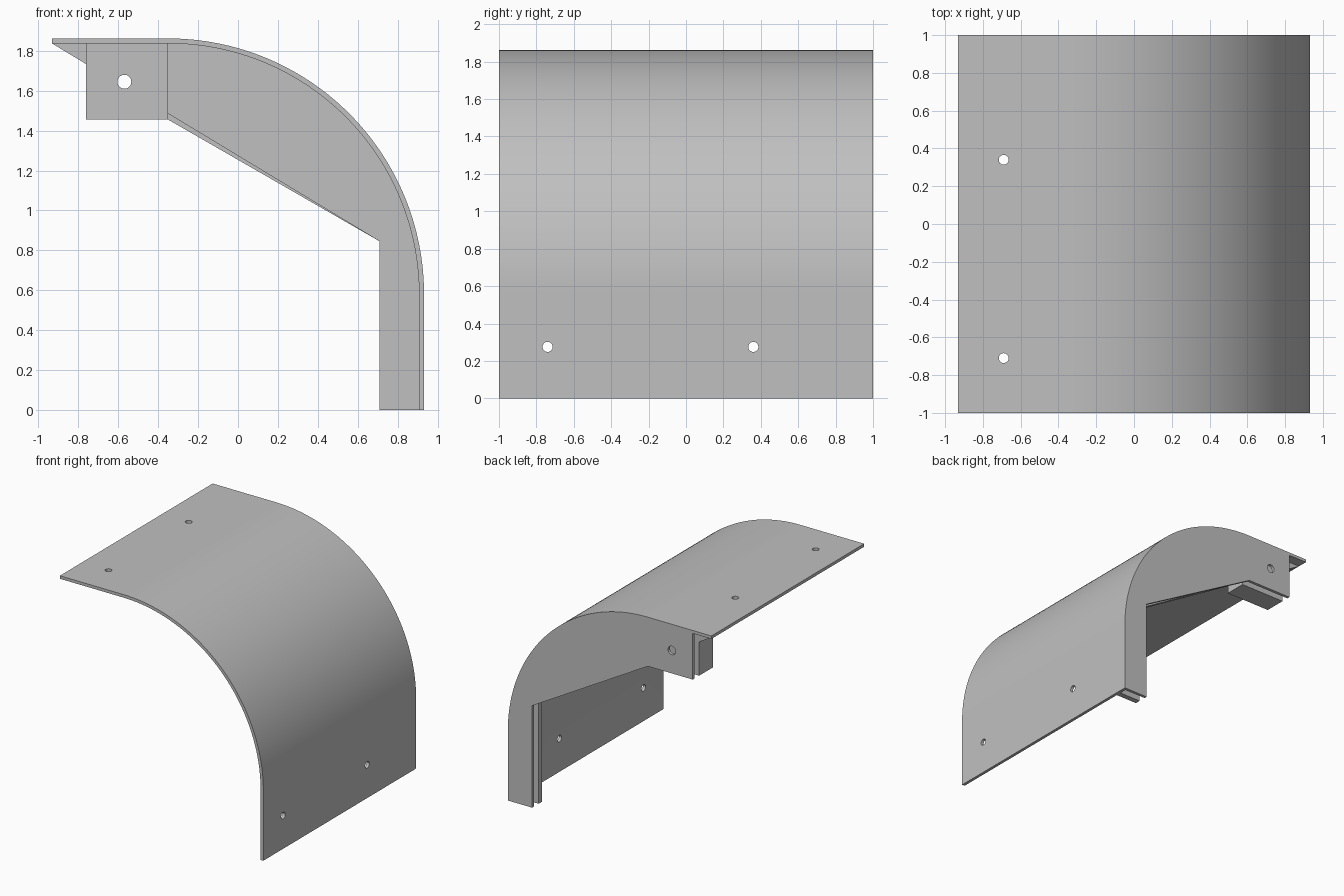
import bpy, bmesh, math
from mathutils import Matrix

cube = bpy.data.objects.get("Cube")
if cube:
    bpy.data.objects.remove(cube, do_unlink=True)

# One plain grey for everything
grey = bpy.data.materials.new("plain_grey")
grey.use_nodes = True
colour = (0.527, 0.527, 0.527, 1)
grey.diffuse_color = colour
grey.node_tree.nodes["Principled BSDF"].inputs["Base Color"].default_value = colour

# Main measurements
LEFT, RIGHT, TOP = -0.9325, 0.9325, 1.862
RADIUS, THICK = 1.2825, 0.025
BEND_X, BEND_Z = RIGHT - RADIUS, TOP - RADIUS
LEG_X, TAB_X, TAB_Z, KNEE_Z = 0.71, -0.762, 1.455, 0.845
INNER = RADIUS - THICK
INNER_TOP, INNER_RIGHT = TOP - THICK, RIGHT - THICK


def arc(radius, steps=64):
    """Quarter bend from the flat top to the upright leg."""
    angles = [math.pi / 2 * (1 - i / steps) for i in range(steps + 1)]
    return [(BEND_X + radius * math.cos(a), BEND_Z + radius * math.sin(a)) for a in angles]


def extrude(name, profile, y0, y1):
    """Extrude an x-z profile along y."""
    bm = bmesh.new()
    face = bm.faces.new([bm.verts.new((x, y0, z)) for x, z in profile])
    out = bmesh.ops.extrude_face_region(bm, geom=[face])
    verts = [v for v in out["geom"] if isinstance(v, bmesh.types.BMVert)]
    bmesh.ops.translate(bm, verts=verts, vec=(0, y1 - y0, 0))
    bmesh.ops.recalc_face_normals(bm, faces=bm.faces)
    mesh = bpy.data.meshes.new(name)
    bm.to_mesh(mesh)
    bm.free()
    mesh.materials.append(grey)
    obj = bpy.data.objects.new(name, mesh)
    bpy.context.collection.objects.link(obj)
    return obj


def activate(obj):
    bpy.ops.object.select_all(action="DESELECT")
    obj.select_set(True)
    bpy.context.view_layer.objects.active = obj


def drill(obj, centre, axis, radius):
    """Cut a round hole along the given axis."""
    turn = {"X": Matrix.Rotation(math.pi / 2, 4, "Y"),
            "Y": Matrix.Rotation(math.pi / 2, 4, "X"),
            "Z": Matrix.Identity(4)}[axis]
    bm = bmesh.new()
    bmesh.ops.create_cone(bm, cap_ends=True, segments=32, radius1=radius, radius2=radius,
                          depth=0.6, matrix=Matrix.Translation(centre) @ turn)
    mesh = bpy.data.meshes.new("hole_cutter")
    bm.to_mesh(mesh)
    bm.free()
    mesh.materials.append(grey)
    cutter = bpy.data.objects.new("hole_cutter", mesh)
    cutter.hide_render = True
    bpy.context.collection.objects.link(cutter)
    mod = obj.modifiers.new("hole", "BOOLEAN")
    mod.operation, mod.solver, mod.object = "DIFFERENCE", "EXACT", cutter
    activate(obj)
    bpy.ops.object.modifier_apply(modifier=mod.name)
    bpy.data.objects.remove(cutter, do_unlink=True)


# Bent cover sheet, open at the front
sheet = extrude("cover_sheet",
                [(LEFT, TOP)] + arc(RADIUS) + [(RIGHT, 0), (INNER_RIGHT, 0)]
                + arc(INNER)[::-1] + [(LEFT, INNER_TOP)], -1, 1)
for y in (-0.71, 0.34):
    drill(sheet, (-0.69, y, TOP), "Z", 0.026)
for y in (-0.74, 0.36):
    drill(sheet, (RIGHT, y, 0.275), "X", 0.027)

# Outer end plate closing the back
under_bend = arc(INNER) + [(INNER_RIGHT, 0), (LEG_X, 0), (LEG_X, KNEE_Z)]
end_plate = extrude("end_plate",
                    [(TAB_X, INNER_TOP)] + under_bend + [(BEND_X, TAB_Z), (TAB_X, TAB_Z)],
                    1 - THICK, 1)

# Inner plate with a straight slanted edge, a slot away from the end plate
inner_plate = extrude("inner_plate", [(LEFT, INNER_TOP)] + under_bend, 0.87, 0.915)

# Mounting block behind the hole
block = extrude("mounting_block",
                [(TAB_X, INNER_TOP), (BEND_X, INNER_TOP), (BEND_X, TAB_Z), (TAB_X, TAB_Z)],
                0.735, 0.916)

for part in (end_plate, inner_plate, block):
    drill(part, (-0.57, 0.88, 1.645), "Y", 0.035)

# Smooth bends and holes, sharp corners
for part in (sheet, end_plate, inner_plate, block):
    activate(part)
    bpy.ops.object.shade_smooth_by_angle(angle=math.radians(30))
